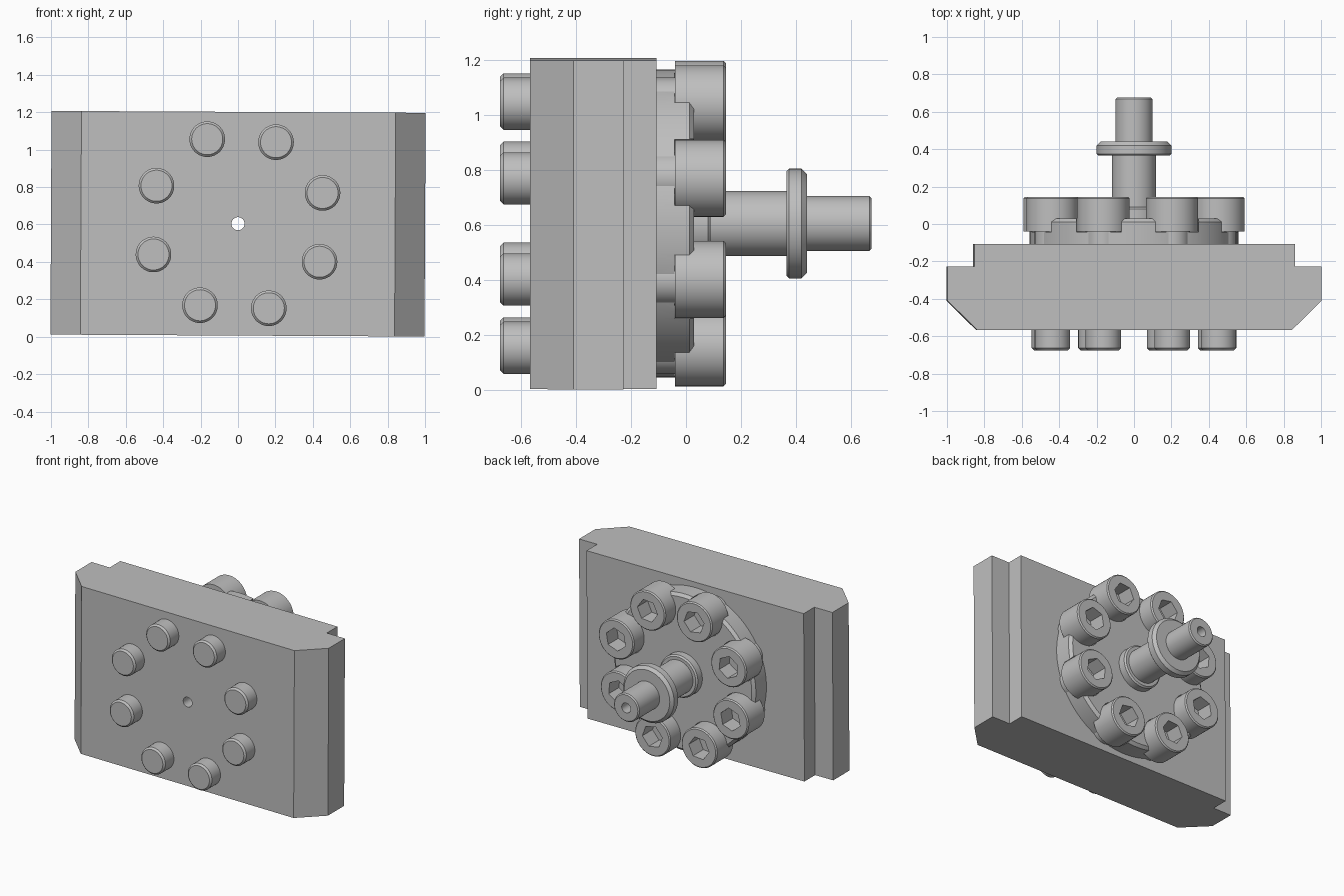
import bpy, bmesh, math
from mathutils import Matrix, Vector

if "Cube" in bpy.data.objects:
    bpy.data.objects.remove(bpy.data.objects["Cube"], do_unlink=True)

CZ = 0.604                      # height of the main axis
TILT = math.radians(0.3)        # slight roll of the plate
BOLT_R, BOLT_START = 0.481, 20.0

steel = bpy.data.materials.new("steel grey")
steel.use_nodes = True
GREY = (0.52, 0.52, 0.52, 1)
steel.diffuse_color = GREY
steel.node_tree.nodes["Principled BSDF"].inputs["Base Color"].default_value = GREY


def finish(bm, name):
    bmesh.ops.remove_doubles(bm, verts=bm.verts, dist=1e-5)
    bmesh.ops.recalc_face_normals(bm, faces=bm.faces)
    mesh = bpy.data.meshes.new(name)
    bm.to_mesh(mesh)
    bm.free()
    mesh.materials.append(steel)
    ob = bpy.data.objects.new(name, mesh)
    bpy.context.collection.objects.link(ob)
    return ob


def lathe(name, profile, closed=False, steps=64):
    """Turn a (radius, y) profile around the y axis."""
    bm = bmesh.new()
    vs = [bm.verts.new((r, y, 0)) for r, y in profile]
    edges = [bm.edges.new(p) for p in zip(vs, vs[1:])]
    if closed:
        edges.append(bm.edges.new((vs[-1], vs[0])))
    bmesh.ops.spin(bm, geom=vs + edges, axis=(0, 1, 0), cent=(0, 0, 0),
                   angle=math.tau, steps=steps)
    return finish(bm, name)


def rod(name, r, y0, y1, steps=64):
    return lathe(name, [(0, y0), (r, y0), (r, y1), (0, y1)], steps=steps)


def activate(ob):
    bpy.ops.object.select_all(action='DESELECT')
    ob.select_set(True)
    bpy.context.view_layer.objects.active = ob


def cut(ob, cutter):
    mod = ob.modifiers.new("cut", 'BOOLEAN')
    mod.operation, mod.solver, mod.object = 'DIFFERENCE', 'EXACT', cutter
    activate(ob)
    bpy.ops.object.modifier_apply(modifier=mod.name)
    bpy.data.objects.remove(cutter, do_unlink=True)


def smooth(ob):
    activate(ob)
    bpy.ops.object.shade_smooth_by_angle(angle=math.radians(25))


bolt_spots = []
for i in range(8):
    a = math.radians(BOLT_START + 45 * i)
    bolt_spots.append(Vector((BOLT_R * math.cos(a), 0, BOLT_R * math.sin(a))))

# Stepped plate with chamfered front corners
half = [(0.84, -0.568), (1.0, -0.41), (1.0, -0.227), (0.857, -0.227), (0.857, -0.107)]
outline = half + [(-x, y) for x, y in reversed(half)]
bm = bmesh.new()
face = bm.faces.new([bm.verts.new((x, y, -0.598)) for x, y in outline])
ext = bmesh.ops.extrude_face_region(bm, geom=[face])["geom"]
bmesh.ops.translate(bm, vec=(0, 0, 1.196),
                    verts=[v for v in ext if isinstance(v, bmesh.types.BMVert)])
plate = finish(bm, "plate")
cut(plate, rod("bore_cutter", 0.035, -0.7, 0.1, 32))
plate.location.z = CZ
plate.rotation_euler.y = TILT

# Round flange, counterbored for the bolt heads
flange = lathe("flange", [(0, -0.107), (0.56, -0.107), (0.56, 0.012), (0.54, 0.03), (0, 0.03)],
               steps=96)
for spot in bolt_spots:
    cutter = rod("counterbore_cutter", 0.143, -0.042, 0.2)
    cutter.data.transform(Matrix.Translation(spot))
    cut(flange, cutter)
cut(flange, rod("bore_cutter", 0.035, -0.2, 0.1, 32))

# Collared shaft with a bore through it
shaft = lathe("shaft", [
    (0.035, 0.02), (0.15, 0.02), (0.15, 0.08), (0.14, 0.09), (0.118, 0.09), (0.118, 0.365),
    (0.19, 0.365), (0.2, 0.375), (0.2, 0.42), (0.18, 0.44), (0.1, 0.44),
    (0.1, 0.667), (0.092, 0.675), (0.035, 0.675)], closed=True)
for ob in (flange, shaft):
    ob.location.z = CZ
    smooth(ob)

# Socket head bolts, passing through to the front
bolt = lathe("bolt_1", [
    (0, -0.676), (0.083, -0.676), (0.095, -0.664), (0.095, -0.04), (0.14, -0.04),
    (0.14, 0.137), (0.132, 0.145), (0, 0.145)])
cut(bolt, rod("socket_cutter", 0.08, 0.03, 0.2, 6))
smooth(bolt)
for i, spot in enumerate(bolt_spots):
    ob = bolt if i == 0 else bolt.copy()
    if i:
        ob.name = f"bolt_{i + 1}"
        bpy.context.collection.objects.link(ob)
    ob.location = spot + Vector((0, 0, CZ))
    ob.rotation_euler.y = math.radians(-BOLT_START - 45 * i)
